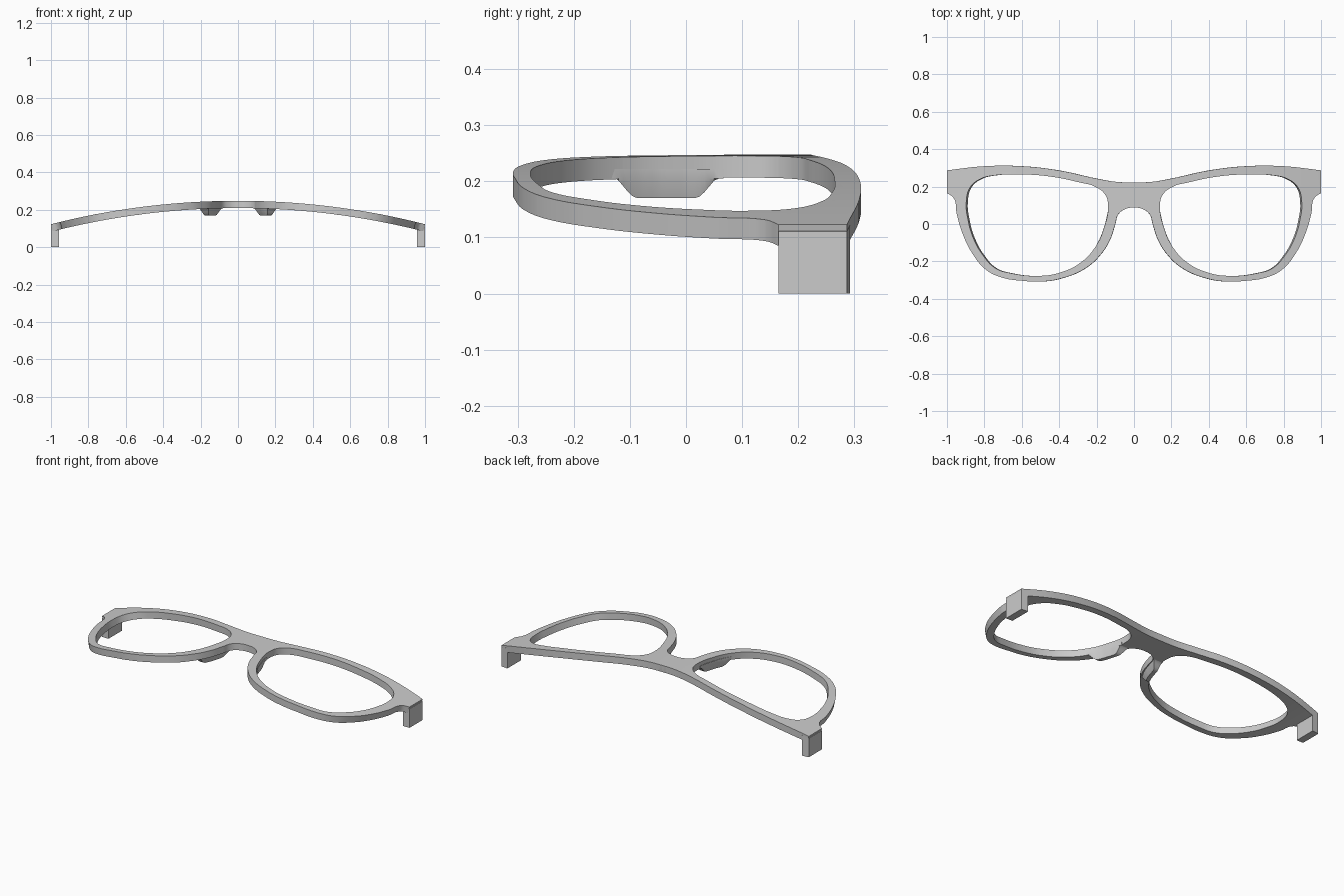
import bpy, bmesh, math
from mathutils import Vector

default = bpy.data.objects.get("Cube")
if default:
    bpy.data.objects.remove(default, do_unlink=True)

RADIUS = 4.06      # bend radius of the frame front
CREST = 0.248      # height of the middle of the frame
THICK = 0.039

grey = bpy.data.materials.new("plain_grey")
grey.use_nodes = True
grey.diffuse_color = (0.6, 0.6, 0.6, 1)
grey.node_tree.nodes["Principled BSDF"].inputs["Base Color"].default_value = grey.diffuse_color


def add_object(name, bm, smooth=True):
    bmesh.ops.recalc_face_normals(bm, faces=bm.faces[:])
    mesh = bpy.data.meshes.new(name)
    bm.to_mesh(mesh)
    bm.free()
    mesh.materials.append(grey)
    obj = bpy.data.objects.new(name, mesh)
    bpy.context.collection.objects.link(obj)
    if smooth:
        bpy.ops.object.select_all(action="DESELECT")
        obj.select_set(True)
        bpy.context.view_layer.objects.active = obj
        bpy.ops.object.shade_smooth_by_angle(angle=math.radians(35))
    return obj


def mirrored(points):
    return [(-x, y) for x, y in reversed(points)]


def arc_point(x, y, depth):
    """Place a plan point on the curved front, sunk by depth along its normal."""
    r = RADIUS - depth
    slope = math.asin(x / RADIUS)
    return Vector((r * math.sin(slope), y, CREST - RADIUS + r * math.cos(slope)))


def add_spline(curve, points, corners=()):
    spline = curve.splines.new("BEZIER")
    spline.use_cyclic_u = True
    spline.resolution_u = 8
    spline.bezier_points.add(len(points) - 1)
    for knot, (x, y) in zip(spline.bezier_points, points):
        knot.co = (x, y, 0)
        sharp = (abs(x), y) in corners
        knot.handle_left_type = knot.handle_right_type = "VECTOR" if sharp else "AUTO"


# Plan outlines of one half of the frame and of one lens opening
corners = [(1, .287), (1, .165)]
half = [(.1, .226), (.2, .243), (.4, .286), (.6, .309), (.8, .309), *corners,
        (.965, .14), (.947, .05), (.915, -.056), (.866, -.155), (.797, -.24),
        (.717, -.283), (.583, -.305), (.5, -.308), (.396, -.293), (.262, -.238),
        (.18, -.165), (.128, -.083), (.1, 0), (.085, .05), (.053, .077)]
lens = [(.139, .104), (.155, .158), (.209, .2), (.29, .222), (.45, .254),
        (.61, .265), (.743, .26), (.823, .24), (.877, .195), (.897, .115),
        (.888, .024), (.856, -.083), (.807, -.168), (.743, -.235), (.663, -.262),
        (.5, -.277), (.396, -.26), (.289, -.209), (.209, -.126), (.16, -.019)]

# Frame front: filled outline with two holes, sliced across and bent
curve = bpy.data.curves.new("frame_outline", "CURVE")
curve.dimensions = "2D"
curve.fill_mode = "BOTH"
curve.extrude = THICK / 2
add_spline(curve, [(0, .222)] + half + [(0, .088)] + mirrored(half), corners)
add_spline(curve, lens)
add_spline(curve, mirrored(lens))
outline = bpy.data.objects.new("frame_outline", curve)
bpy.context.collection.objects.link(outline)
bpy.context.view_layer.update()
flat = bpy.data.meshes.new_from_object(
    outline.evaluated_get(bpy.context.evaluated_depsgraph_get()))
bpy.data.objects.remove(outline, do_unlink=True)

bm = bmesh.new()
bm.from_mesh(flat)
bpy.data.meshes.remove(flat)
bmesh.ops.remove_doubles(bm, verts=bm.verts[:], dist=0.0002)
slices = 50
for i in range(1, slices):
    bmesh.ops.bisect_plane(bm, geom=bm.verts[:] + bm.edges[:] + bm.faces[:],
                           plane_co=(2 * i / slices - 1, 0, 0), plane_no=(1, 0, 0))
for v in bm.verts:
    v.co = arc_point(v.co.x, v.co.y, THICK / 2 - v.co.z)
    v.co.x = max(-1, min(1, v.co.x))
add_object("frame_front", bm)


def end_block(name, side):
    """Square hinge block hanging under the outer end of the frame."""
    bm = bmesh.new()
    plan = [(.958, .165), (1, .165), (1, .287), (.958, .292)]
    rings = [[bm.verts.new((side * x, y, .113 + .01 * (1 - x) / .042 - .002 if top else 0))
              for x, y in plan] for top in (False, True)]
    bm.faces.new(rings[0])
    bm.faces.new(rings[1])
    for i in range(len(plan)):
        j = (i + 1) % len(plan)
        bm.faces.new((rings[0][i], rings[0][j], rings[1][j], rings[1][i]))
    add_object(name, bm, smooth=False)


def nose_pad(name, side):
    """Blade under the inner rim: cross-sections lofted along the rim."""
    # station: y, edge facing the nose, edge facing the lens
    rim = [(.067, .08, .142), (.05, .086, .145), (0, .1, .157),
           (-.05, .115, .173), (-.083, .129, .187), (-.137, .161, .216)]
    steps = 24
    bm = bmesh.new()
    rings = []
    for i in range(steps + 1):
        t = i / steps
        y = rim[0][0] + t * (rim[-1][0] - rim[0][0])
        a, b = next((p, q) for p, q in zip(rim, rim[1:]) if y >= q[0] - 1e-6)
        f = (y - a[0]) / (b[0] - a[0])
        near, far = (a[k] + f * (b[k] - a[k]) for k in (1, 2))
        # drop eases in and out at both ends
        ease = min(1, min(t, 1 - t) / .25)
        drop = ease * ease * (3 - 2 * ease)
        low = .212 - .042 * drop
        inset = .02 * drop
        section = [(near + .002, .225), (near + .002, .212), (near + .002 + inset, low),
                   (far - .004 - inset * .4, low), (far - .002, .205), (far - .002, .222)]
        rings.append([bm.verts.new((side * x, y, z)) for x, z in section])
    for a, b in zip(rings, rings[1:]):
        for i in range(len(a)):
            j = (i + 1) % len(a)
            bm.faces.new((a[i], a[j], b[j], b[i]))
    bm.faces.new(rings[0])
    bm.faces.new(rings[-1])
    add_object(name, bm)


for label, side in (("left", 1), ("right", -1)):
    end_block(label + "_end_block", side)
    nose_pad(label + "_nose_pad", side)
